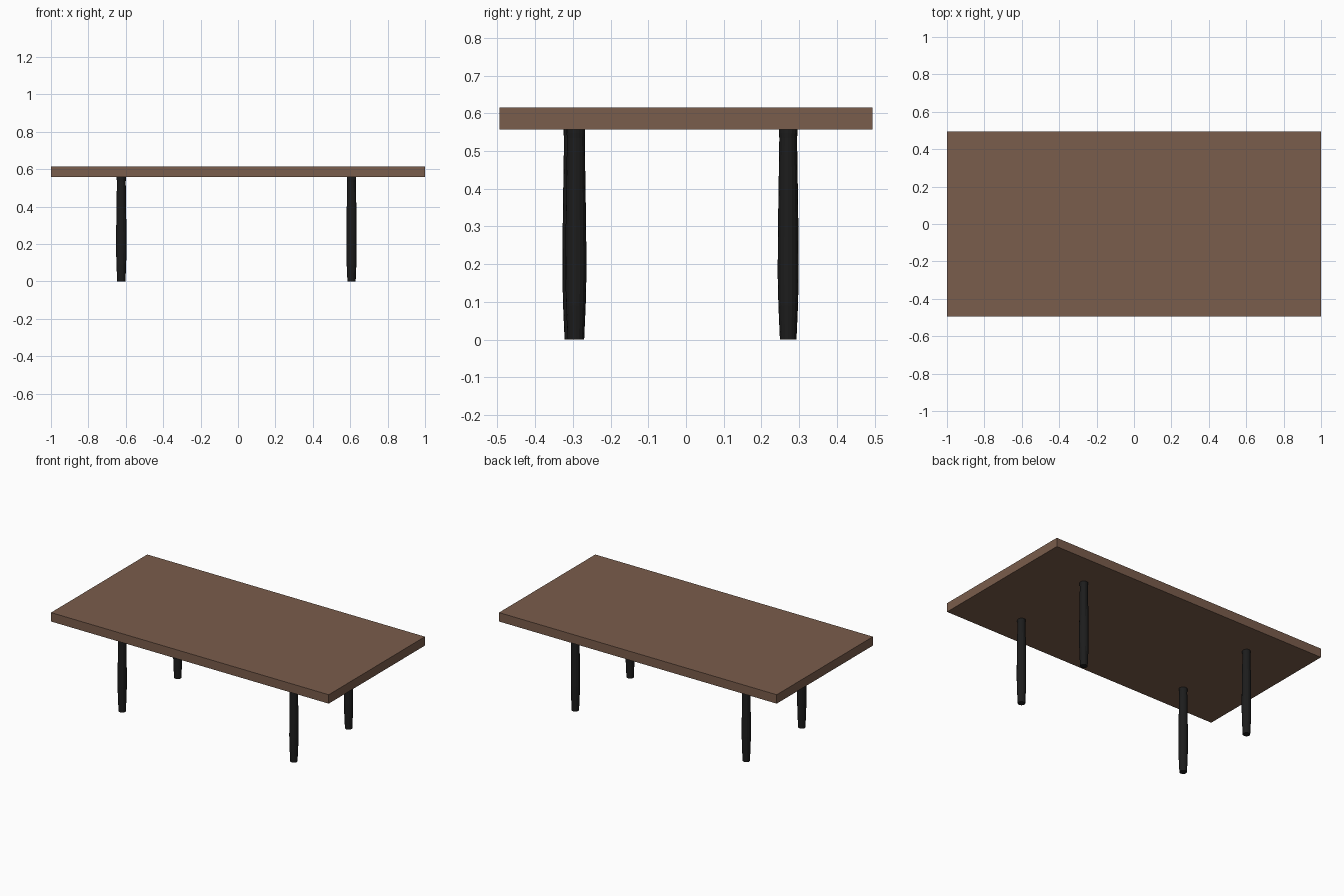
import bpy, bmesh, math

if "Cube" in bpy.data.objects:
    bpy.data.objects.remove(bpy.data.objects["Cube"])

TOP_Z, UNDER_Z = 0.615, 0.557
SIDES = 16


def material(name, rgb):
    m = bpy.data.materials.new(name)
    m.diffuse_color = (*rgb, 1)
    m.use_nodes = True
    m.node_tree.nodes["Principled BSDF"].inputs["Base Color"].default_value = m.diffuse_color
    return m


def add_object(name, bm, mat):
    mesh = bpy.data.meshes.new(name)
    bmesh.ops.recalc_face_normals(bm, faces=bm.faces)
    bm.to_mesh(mesh)
    bm.free()
    mesh.materials.append(mat)
    obj = bpy.data.objects.new(name, mesh)
    bpy.context.collection.objects.link(obj)
    return obj


wood = material("brown wood", (0.195, 0.109, 0.072))
black = material("black paint", (0.012, 0.012, 0.012))

# Table top: plain rectangular slab
bm = bmesh.new()
bmesh.ops.create_cube(bm, size=1)
bmesh.ops.scale(bm, vec=(2, 0.99, TOP_Z - UNDER_Z), verts=bm.verts)
bmesh.ops.translate(bm, vec=(0, 0, (TOP_Z + UNDER_Z) / 2), verts=bm.verts)
add_object("table_top", bm, wood)

# Turned leg profile: (radius, height), swelling low down and flared at the top
PROFILE = [(0.0220, 0), (0.0225, 0.012), (0.0260, 0.09), (0.0278, 0.165),
           (0.0276, 0.25), (0.0262, 0.36), (0.0240, 0.50),
           (0.0236, 0.535), (0.0248, 0.548), (0.0248, UNDER_Z)]


def leg(name, x, y):
    bm = bmesh.new()
    rings = []
    for r, z in PROFILE:
        rings.append([bm.verts.new((r * math.cos(a), r * math.sin(a), z))
                      for a in (math.tau * i / SIDES for i in range(SIDES))])
    for low, high in zip(rings, rings[1:]):
        for i in range(SIDES):
            j = (i + 1) % SIDES
            bm.faces.new((low[i], low[j], high[j], high[i]))
    bm.faces.new(rings[0])
    bm.faces.new(rings[-1])
    add_object(name, bm, black).location = (x, y, 0)


# Four legs, set in from the edges
leg("front_left_leg", -0.624, -0.300)
leg("front_right_leg", 0.607, -0.292)
leg("back_left_leg", -0.624, 0.271)
leg("back_right_leg", 0.607, 0.271)
